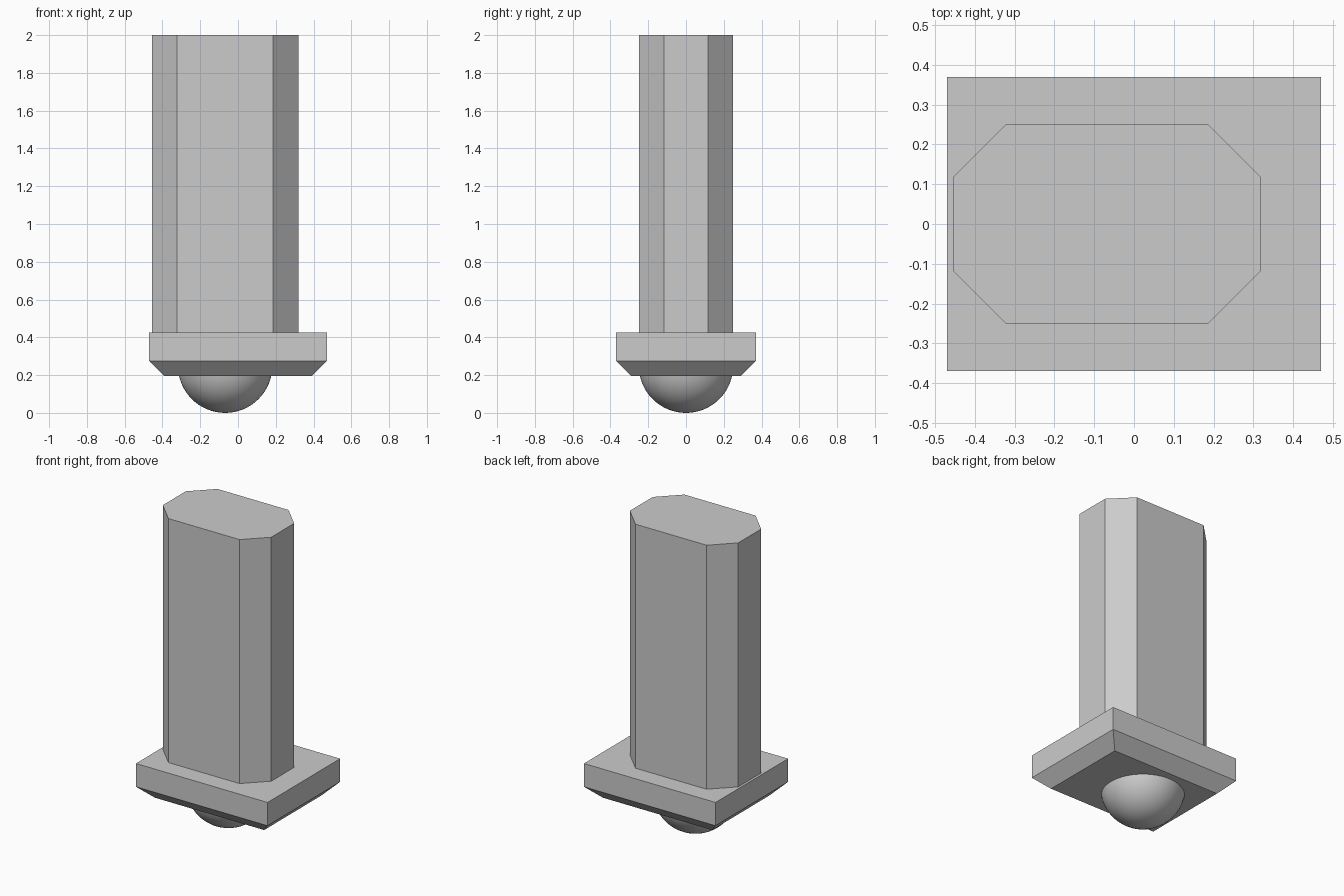
import bpy
import bmesh

cube = bpy.data.objects.get("Cube")
if cube:
    bpy.data.objects.remove(cube, do_unlink=True)

# Plain grey material
grey = bpy.data.materials.new("light grey")
grey.use_nodes = True
colour = (0.6, 0.6, 0.6, 1)
grey.diffuse_color = colour
grey.node_tree.nodes["Principled BSDF"].inputs["Base Color"].default_value = colour


def loft(name, sections):
    """Join matching outlines, given as (outline, height) from the bottom up."""
    bm = bmesh.new()
    rings = [[bm.verts.new((x, y, z)) for x, y in outline] for outline, z in sections]
    bm.faces.new(rings[0][::-1])
    bm.faces.new(rings[-1])
    for low, high in zip(rings, rings[1:]):
        for i in range(len(low)):
            j = (i + 1) % len(low)
            bm.faces.new((low[i], low[j], high[j], high[i]))
    mesh = bpy.data.meshes.new(name)
    bm.to_mesh(mesh)
    bm.free()
    mesh.materials.append(grey)
    obj = bpy.data.objects.new(name, mesh)
    bpy.context.collection.objects.link(obj)
    return obj


def rectangle(x, y):
    return [(-x, -y), (x, -y), (x, y), (-x, y)]


def octagon(cx, x, y, cut):
    """Rectangle with its four corners cut off at 45 degrees."""
    return [(cx - x + cut, -y), (cx + x - cut, -y), (cx + x, -y + cut), (cx + x, y - cut),
            (cx + x - cut, y), (cx - x + cut, y), (cx - x, y - cut), (cx - x, -y + cut)]


AXIS = -0.068  # post and ball sit slightly off the plate's middle

# Upright post with chamfered corners
outline = octagon(AXIS, 0.387, 0.25, 0.133)
loft("post", [(outline, 0.425), (outline, 2.0)])

# Flange plate, bevelled underneath
full = rectangle(0.47, 0.37)
loft("flange", [(rectangle(0.39, 0.29), 0.195), (full, 0.275), (full, 0.425)])

# Smooth ball under the flange
bpy.ops.mesh.primitive_uv_sphere_add(segments=64, ring_count=32, radius=0.25,
                                     location=(AXIS, 0, 0.25))
ball = bpy.context.object
ball.name = "ball_foot"
ball.data.materials.append(grey)
# Keep only the exposed lower cap
bm = bmesh.new()
bm.from_mesh(ball.data)
bmesh.ops.bisect_plane(bm, geom=bm.verts[:] + bm.edges[:] + bm.faces[:],
                       plane_co=(0, 0, -0.05), plane_no=(0, 0, 1), clear_outer=True)
bm.to_mesh(ball.data)
bm.free()
bpy.ops.object.shade_smooth()
